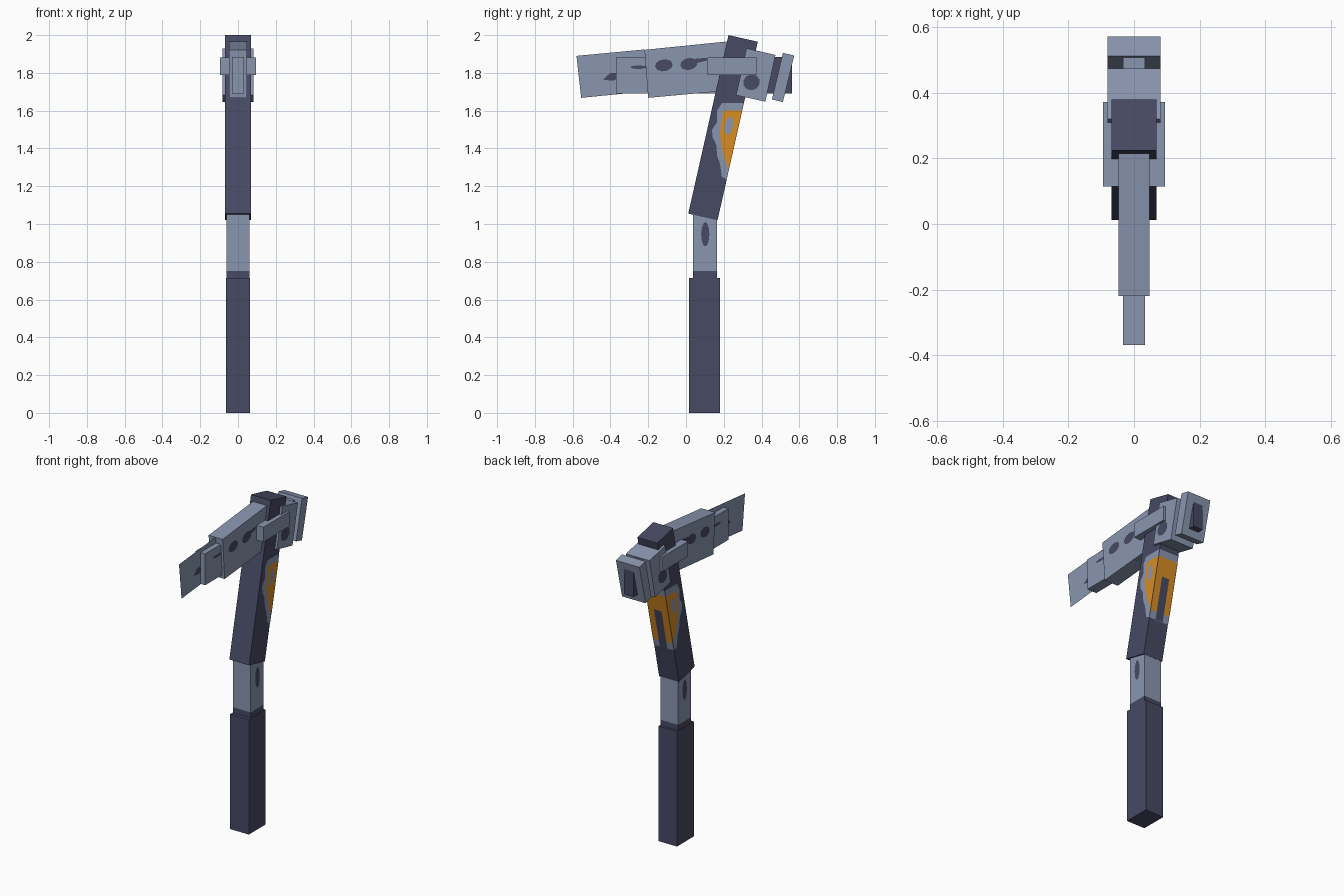
import bpy, bmesh, math

if "Cube" in bpy.data.objects:
    bpy.data.objects.remove(bpy.data.objects["Cube"])


def material(name, rgb):
    m = bpy.data.materials.new(name)
    lin = [((c / 255 + 0.055) / 1.055) ** 2.4 for c in rgb]
    m.diffuse_color = (*lin, 1)
    m.use_nodes = True
    m.node_tree.nodes["Principled BSDF"].inputs["Base Color"].default_value = m.diffuse_color
    return m


DARK = material("dark_slate", (71, 74, 100))
GREY = material("steel_grey", (138, 150, 176))
ORANGE = material("orange", (216, 141, 34))


def finish(bm, name, mats):
    mesh = bpy.data.meshes.new(name)
    bm.to_mesh(mesh)
    bm.free()
    for m in mats:
        mesh.materials.append(m)
    ob = bpy.data.objects.new(name, mesh)
    bpy.context.collection.objects.link(ob)
    return ob


def prism(name, outline, half, *mats):
    """Extrude a side outline of (y, z) points across x from -half to half."""
    bm = bmesh.new()
    left = [bm.verts.new((-half, y, z)) for y, z in outline]
    right = [bm.verts.new((half, y, z)) for y, z in outline]
    bm.faces.new(left)
    bm.faces.new(right)
    n = len(outline)
    for i in range(n):
        j = (i + 1) % n
        bm.faces.new((left[i], left[j], right[j], right[i]))
    bmesh.ops.recalc_face_normals(bm, faces=bm.faces)
    return finish(bm, name, mats)


def box(name, y0, y1, z0, z1, half, *mats):
    return prism(name, [(y0, z0), (y1, z0), (y1, z1), (y0, z1)], half, *mats)


def side_patch(name, outline, x, mat):
    """Flat paint patch on both sides; outline is counter-clockwise in (y, z)."""
    bm = bmesh.new()
    bm.faces.new([bm.verts.new((x, y, z)) for y, z in outline])
    bm.faces.new([bm.verts.new((-x, y, z)) for y, z in reversed(outline)])
    return finish(bm, name, [mat])


def spot(name, y, z, ry, rz, x, mat, tilt=0.0):
    pts = []
    for i in range(10):
        a = math.tau * i / 10
        u, v = ry * math.cos(a), rz * math.sin(a)
        pts.append((y + u * math.cos(tilt) - v * math.sin(tilt),
                    z + u * math.sin(tilt) + v * math.cos(tilt)))
    return side_patch(name, pts, x, mat)


def back_y(z):
    """Rear edge of the leaning shaft."""
    return 0.167 + (z - 1.02) * 0.2254


def back_patch(name, half, z0, z1, lift, mat):
    bm = bmesh.new()
    bm.faces.new([bm.verts.new((x, back_y(z) + lift, z)) for x, z in
                  ((half, z0), (-half, z0), (-half, z1), (half, z1))])
    return finish(bm, name, [mat])


# Handle: grip, neck with dark collar, leaning shaft
box("grip", 0.015, 0.18, 0, 0.715, 0.064, DARK)
box("neck_collar", 0.038, 0.165, 0.70, 0.75, 0.061, DARK)
box("neck", 0.038, 0.165, 0.75, 1.08, 0.061, GREY)
spot("neck_mark", 0.102, 0.945, 0.022, 0.065, 0.0625, DARK)
prism("shaft", [(0.012, 1.055), (0.167, 1.02), (0.38, 1.965), (0.225, 2.0)], 0.068, DARK)

# Worn paint on the shaft sides
side_patch("shaft_worn_edge", [
    (back_y(1.235), 1.235), (back_y(1.64), 1.64), (0.19, 1.64), (0.165, 1.60),
    (0.165, 1.54), (0.138, 1.50), (0.14, 1.46), (0.16, 1.42), (0.165, 1.36),
    (0.18, 1.32), (0.19, 1.25)], 0.0695, GREY)
side_patch("shaft_orange_side", [
    (back_y(1.29), 1.29), (back_y(1.6), 1.6), (0.2, 1.6), (0.19, 1.56),
    (0.18, 1.48), (0.19, 1.40), (0.205, 1.34)], 0.071, ORANGE)
spot("shaft_chip", 0.227, 1.52, 0.022, 0.05, 0.0725, GREY, -0.2)

# Paint on the shaft back
back_patch("shaft_worn_back", 0.068, 1.235, 1.64, 0.0015, GREY)
back_patch("shaft_orange_back", 0.068, 1.28, 1.6, 0.003, ORANGE)
back_patch("shaft_back_slot", 0.026, 1.235, 1.49, 0.0045, DARK)

# Blade: flat tip sheet, straight core, thick sloping cheek
bm = bmesh.new()
bm.faces.new([bm.verts.new((0, y, z)) for y, z in
              ((-0.555, 1.668), (-0.2, 1.703), (-0.22, 1.924), (-0.58, 1.89))])
finish(bm, "blade_tip", [GREY])
side_patch("tip_mark", [(-0.44, 1.765), (-0.39, 1.758), (-0.34, 1.778),
                        (-0.33, 1.80), (-0.40, 1.80)], 0.0015, DARK)
box("blade_core", -0.37, 0.40, 1.69, 1.885, 0.033, GREY)
spot("core_mark", -0.25, 1.83, 0.045, 0.009, 0.0345, DARK)
prism("blade_cheek", [(-0.2, 1.668), (0.24, 1.708), (0.215, 1.966), (-0.22, 1.922)],
      0.048, GREY)
spot("cheek_mark_front", -0.117, 1.84, 0.047, 0.032, 0.0495, DARK, 0.15)
spot("cheek_mark_rear", 0.015, 1.847, 0.046, 0.032, 0.0495, DARK, 0.2)
side_patch("cheek_mark_tail", [(0.05, 1.85), (0.11, 1.865), (0.11, 1.88), (0.05, 1.875)],
           0.0495, DARK)

# Bracket across the shaft
box("side_bracket", 0.115, 0.372, 1.79, 1.882, 0.095, GREY)

# Hammer head, end plate and the peg through them
prism("hammer_block", [(0.265, 1.682), (0.42, 1.648), (0.474, 1.895), (0.32, 1.93)],
      0.081, GREY)
spot("hammer_mark", 0.347, 1.75, 0.045, 0.042, 0.0825, DARK, 0.4)
prism("end_plate", [(0.455, 1.66), (0.513, 1.645), (0.573, 1.892), (0.513, 1.906)],
      0.081, GREY)
peg = box("rear_peg", 0.40, 0.562, 1.69, 1.885, 0.033, DARK, GREY)
for f in peg.data.polygons:
    f.material_index = 1 if f.normal.z > 0.9 else 0
